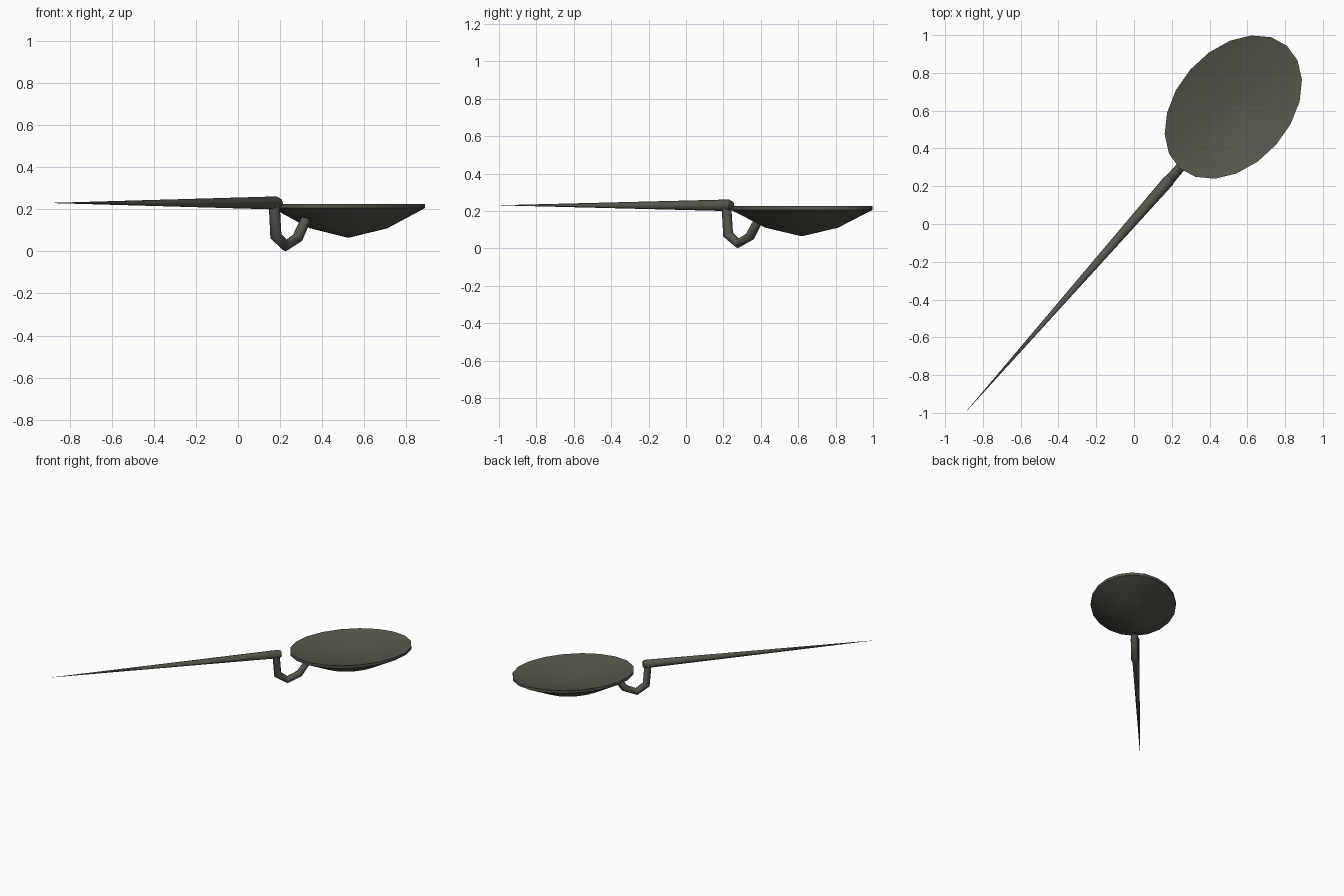
import bpy, bmesh, math
from mathutils import Vector

if "Cube" in bpy.data.objects:
    bpy.data.objects.remove(bpy.data.objects["Cube"])

metal = bpy.data.materials.new("dark olive metal")
metal.diffuse_color = (0.095, 0.093, 0.073, 1)
metal.use_nodes = True
metal.node_tree.nodes["Principled BSDF"].inputs["Base Color"].default_value = metal.diffuse_color

ANGLE = math.atan2(0.752, 0.66)   # direction of the whole piece in plan


def finish(name, bm):
    bmesh.ops.recalc_face_normals(bm, faces=bm.faces)
    me = bpy.data.meshes.new(name)
    bm.to_mesh(me)
    bm.free()
    me.materials.append(metal)
    ob = bpy.data.objects.new(name, me)
    ob.location = (0, 0.02, 0)
    ob.rotation_euler = (0, 0, ANGLE)
    bpy.context.collection.objects.link(ob)
    bpy.ops.object.select_all(action='DESELECT')
    ob.select_set(True)
    bpy.context.view_layer.objects.active = ob
    bpy.ops.object.shade_smooth_by_angle(angle=math.radians(50))
    return ob


def skin(bm, rings):
    """Bridge consecutive rings and cap both ends."""
    n = len(rings[0])
    for a, b in zip(rings, rings[1:]):
        for i in range(n):
            j = (i + 1) % n
            bm.faces.new((a[i], a[j], b[j], b[i]))
    bm.faces.new(rings[0])
    bm.faces.new(rings[-1])


def tube(name, path, radii, sides=8):
    """Tube along a path in the local x-z plane with mitred bends."""
    bm = bmesh.new()
    pts = [Vector((x, 0, z)) for x, z in path]
    rings = []
    for k, p in enumerate(pts):
        d0 = (p - pts[max(k - 1, 0)]).normalized()
        d1 = (pts[min(k + 1, len(pts) - 1)] - p).normalized()
        t = (d0 + d1).normalized()
        side = Vector((0, 1, 0))
        up = t.cross(side)
        ring = []
        for i in range(sides):
            a = 2 * math.pi * i / sides
            ring.append(bm.verts.new(p + radii[k] * (side * math.cos(a) + up * math.sin(a))))
        rings.append(ring)
    skin(bm, rings)
    return finish(name, bm)


# long tapering handle with a softened end
tube("handle", [(-1.342, 0.23), (0.278, 0.23), (0.296, 0.23)], [0.0006, 0.031, 0.024])

# bent neck joining handle and bowl
tube("neck", [(0.26, 0.235), (0.273, 0.073), (0.343, 0.026), (0.429, 0.064), (0.488, 0.15)],
     [0.026, 0.028, 0.026, 0.026, 0.024])

# oval bowl with a dished top
bm = bmesh.new()
rings = []
for f, z in [(0.02, 0.156), (0.5, 0.176), (1, 0.226), (1, 0.206), (0.51, 0.11), (0.02, 0.066)]:
    rings.append([bm.verts.new((0.797 + 0.431 * f * math.cos(math.pi * i / 10),
                                0.302 * f * math.sin(math.pi * i / 10), z))
                  for i in range(20)])
skin(bm, rings)
finish("bowl", bm)
